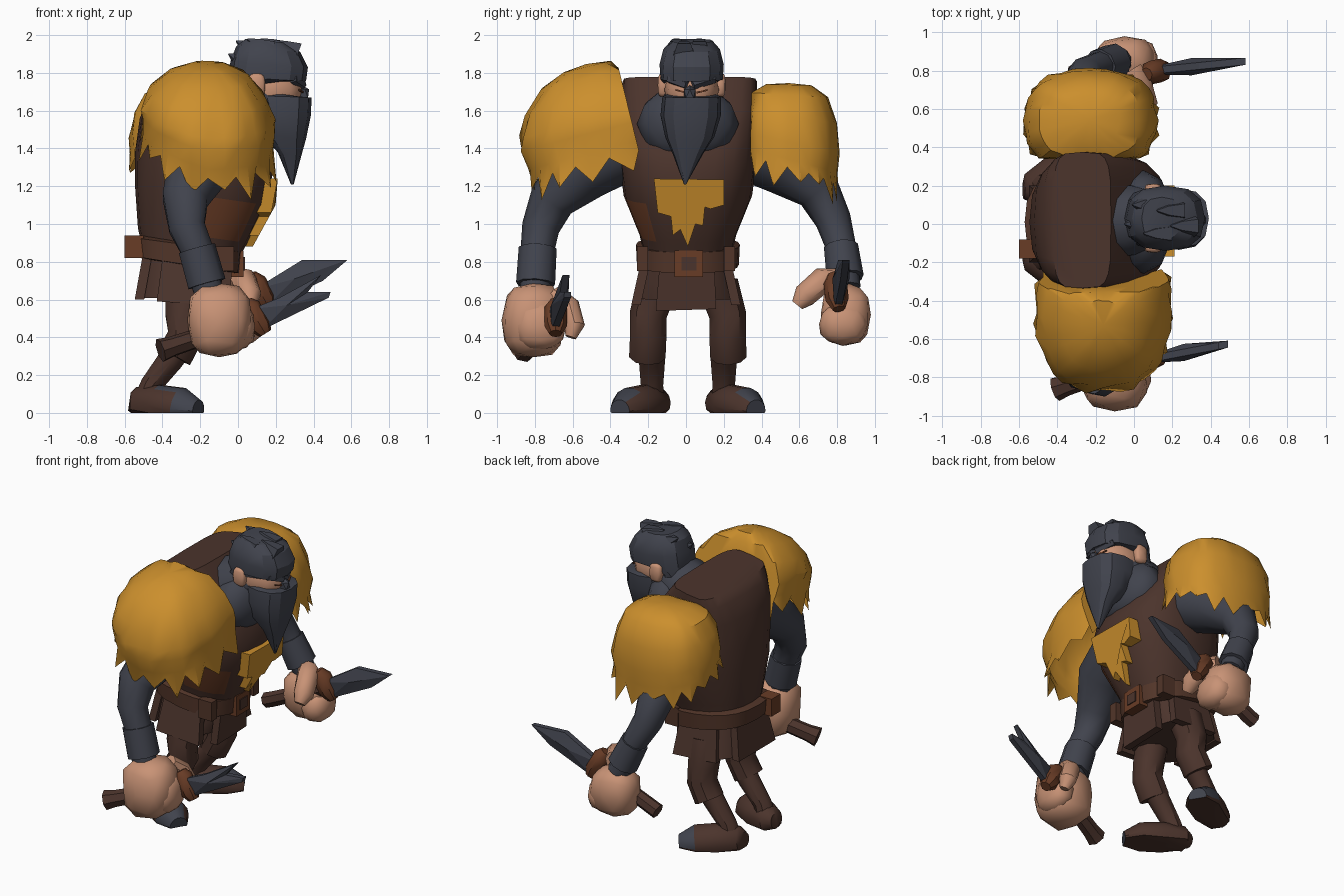
import bpy, bmesh, math, random
from mathutils import Vector

random.seed(4)
if "Cube" in bpy.data.objects:
    bpy.data.objects.remove(bpy.data.objects["Cube"])


def material(name, *rgb):
    m = bpy.data.materials.new(name)
    m.use_nodes = True
    m.diffuse_color = (*rgb, 1)
    bsdf = m.node_tree.nodes["Principled BSDF"]
    bsdf.inputs["Base Color"].default_value = (*rgb, 1)
    bsdf.inputs["Roughness"].default_value = 0.9
    return m


SLATE = material("dark slate", .052, .056, .074)
BROWN = material("dark brown", .071, .034, .025)
BELT = material("belt brown", .085, .036, .022)
LEATHER = material("leather", .14, .045, .019)
FUR = material("golden fur", .6, .275, .026)
SKIN = material("skin", .58, .29, .18)


def mesh(name, verts, faces, mats, rule=None, angle=40):
    me = bpy.data.meshes.new(name)
    me.from_pydata([tuple(v) for v in verts], [], faces)
    bm = bmesh.new()
    bm.from_mesh(me)
    bmesh.ops.remove_doubles(bm, verts=bm.verts, dist=1e-5)
    bmesh.ops.recalc_face_normals(bm, faces=bm.faces)
    bm.to_mesh(me)
    bm.free()
    ob = bpy.data.objects.new(name, me)
    bpy.context.collection.objects.link(ob)
    for m in mats if isinstance(mats, tuple) else (mats,):
        me.materials.append(m)
    if rule:
        for p in me.polygons:
            p.material_index = rule(p.center)
    bpy.ops.object.select_all(action='DESELECT')
    ob.select_set(True)
    bpy.context.view_layer.objects.active = ob
    bpy.ops.object.shade_smooth_by_angle(angle=math.radians(angle))
    return ob


def loft(name, rings, mats, rule=None, caps=True, angle=40):
    n = len(rings[0])
    verts = [v for r in rings for v in r]
    faces = [(i * n + j, i * n + (j + 1) % n, (i + 1) * n + (j + 1) % n, (i + 1) * n + j)
             for i in range(len(rings) - 1) for j in range(n)]
    if caps:
        faces += [tuple(range(n)), tuple(range(len(verts) - n, len(verts)))]
    return mesh(name, verts, faces, mats, rule, angle)


def spow(v, e):
    return math.copysign(abs(v) ** e, v)


def oval(xb, zb, xf, zf, w, yc=0.01, n=20, e=.8):
    """Closed ring from a back point to a front point with half width w."""
    out = []
    for k in range(n):
        a = math.tau * k / n
        c, s = spow(math.cos(a), e), spow(math.sin(a), e)
        out.append(Vector(((xb + xf) / 2 + c * (xf - xb) / 2, yc + w * s,
                           (zb + zf) / 2 + c * (zf - zb) / 2)))
    return out


def tube(name, pts, mats, n=9, floor=None, rule=None):
    """Round limb through (x, y, z, radius) points."""
    P = [Vector(p[:3]) for p in pts]
    d = P[-1] - P[0]
    ref = Vector([1.0 if k == min(range(3), key=lambda i: abs(d[i])) else 0.0 for k in range(3)])
    rings = []
    for i, p in enumerate(P):
        t = (P[min(i + 1, len(P) - 1)] - P[max(i - 1, 0)]).normalized()
        u = t.cross(ref).normalized()
        v = t.cross(u)
        ring = [p + pts[i][3] * (u * math.cos(math.tau * k / n) + v * math.sin(math.tau * k / n))
                for k in range(n)]
        if floor is not None:
            for q in ring:
                q.z = max(q.z, floor)
        rings.append(ring)
    return loft(name, rings, mats, rule)


def blob(name, c, r, mat, rough=0.0, sub=2, e=.85):
    bm = bmesh.new()
    bmesh.ops.create_icosphere(bm, subdivisions=sub, radius=1)
    verts = [[c[k] + r[k] * spow(v.co[k], e) * (1 + random.uniform(-rough, rough)) for k in range(3)]
             for v in bm.verts]
    faces = [[v.index for v in f.verts] for f in bm.faces]
    bm.free()
    return mesh(name, verts, faces, mat)


def slab(name, outline, place, depth, mat):
    """Flat outline (a, b) placed in space and thickened along depth."""
    front = [Vector(place(a, b)) for a, b in outline]
    return loft(name, [front, [p + Vector(depth) for p in front]], mat, angle=25)


def box(name, lo, hi, mat):
    q = [(lo[0], lo[1]), (hi[0], lo[1]), (hi[0], hi[1]), (lo[0], hi[1])]
    return slab(name, q, lambda a, b: (a, b, lo[2]), (0, 0, hi[2] - lo[2]), mat)


# Torso: vest with a lighter patch on the right side, chest and neck
loft("vest", [oval(-.5, .84, -.03, .76, .225), oval(-.53, .98, .05, .9, .255),
              oval(-.545, 1.2, .15, 1.1, .34), oval(-.545, 1.38, .19, 1.3, .365),
              oval(-.52, 1.56, .13, 1.43, .36, e=.65), oval(-.47, 1.68, .02, 1.6, .355, .02, e=.5),
              oval(-.42, 1.73, -.12, 1.78, .355, .02, e=.45)], (BROWN, LEATHER),
     lambda c: int(.92 < c.z < 1.16 and -.2 < c.x < .1 and c.y < -.19))
blob("chest_shirt", (.05, .01, 1.53), (.155, .27, .21), SLATE, e=.95)
tube("neck", [(-.13, .01, 1.54, .2), (.02, .02, 1.62, .19), (.15, .03, 1.7, .14)], SLATE, 10)

# Belt, buckle, pouches and skirt
loft("belt", [oval(-.52, .82, -.01, .74, .24), oval(-.56, .83, .01, .74, .27),
              oval(-.57, .93, .02, .85, .275), oval(-.52, .94, -.01, .86, .24)], BELT)
box("buckle", (-.04, -.06, .72), (.03, .09, .86), LEATHER)
box("buckle_inset", (.02, -.025, .755), (.036, .055, .825), BROWN)
box("back_pouch", (-.6, -.18, .82), (-.5, -.08, .94), LEATHER)
for s in (-1, 1):
    box("belt_loop", (-.12, s * .23 - .03, .75), (-.02, s * .23 + .03, .88), BELT)
loft("skirt", [oval(-.5, .86, -.05, .78, .22), oval(-.52, .72, -.06, .68, .25),
               oval(-.53, .61, -.09, .6, .275)], BROWN)
slab("front_flap", [(-.14, .78), (.15, .78), (.16, .55), (-.16, .54)],
     lambda y, z: (-.03 - (.78 - z) * .08, y, z), (-.05, 0, 0), BROWN)
slab("back_flap", [(-.16, .86), (.16, .86), (.2, .6), (-.2, .6)],
     lambda y, z: (-.5 - (.86 - z) * .18, y, z), (.05, 0, 0), BROWN)
for s in (-1, 1):
    slab("side_flap", [(-.4, .82), (-.12, .8), (-.1, .57), (-.43, .59)],
         lambda x, z: (x, s * (.235 + (.82 - z) * .22), z), (0, -s * .05, 0), BROWN)

# Legs and boots
for s in (-1, 1):
    y = lambda v: s * v + .01
    tube("trouser_leg", [(-.28, y(.16), .68, .11), (-.29, y(.21), .52, .1), (-.28, y(.21), .41, .098),
                         (-.34, y(.215), .3, .098)], BROWN)
    tube("shin", [(-.27, y(.195), .42, .08), (-.36, y(.19), .28, .07), (-.46, y(.19), .15, .06),
                  (-.49, y(.19), .06, .07)], BROWN, floor=.02)
    tube("boot", [(-.575, y(.17), .06, .05), (-.54, y(.17), .055, .085), (-.42, y(.23), .04, .11),
                  (-.3, y(.305), .02, .115), (-.21, y(.36), .01, .06)], (BROWN, SLATE), 14, 0,
         lambda c: int(c.x > (-.38 if s < 0 else -.3) and abs(c.y - .01) > .28 and c.z > .006))

# Arms and cuffs
arms = {
    "right": [(-.18, -.3, 1.42, .18), (-.21, -.54, 1.29, .17), (-.28, -.71, 1.13, .125),
              (-.27, -.77, .98, .1), (-.22, -.785, .87, .09), (-.15, -.8, .62, .08)],
    "left": [(-.2, .3, 1.42, .18), (-.23, .52, 1.31, .16), (-.27, .7, 1.18, .12),
             (-.25, .78, 1.02, .095), (-.18, .82, .88, .08), (-.08, .85, .66, .075)]}
for side, pts in arms.items():
    tube(side + "_sleeve", pts, SLATE, 10)
    tube(side + "_cuff", [(*pts[4][:3], pts[4][3] + .012),
                          (*(Vector(pts[4][:3]).lerp(Vector(pts[5][:3]), .75)), pts[5][3] + .025)], SLATE)

# Fists with fingers and thumb
blob("right_fist", (-.1, -.81, .49), (.175, .165, .205), SKIN, .05, e=.75)
blob("right_fingers", (.0, -.77, .46), (.09, .14, .13), SKIN, .05)
tube("right_thumb", [(-.04, -.7, .62, .06), (.0, -.62, .56, .06), (.05, -.59, .46, .055),
                     (.06, -.61, .4, .03)], SKIN)
blob("left_fist", (-.05, .845, .52), (.16, .13, .165), SKIN, .05, e=.75)
blob("left_fingers", (.04, .83, .47), (.09, .13, .11), SKIN, .05)
tube("left_thumb", [(-.02, .8, .7, .065), (.03, .72, .7, .07), (.06, .63, .62, .065),
                    (.06, .59, .57, .035)], SKIN)


# Knives: handle, guard and thick ridged blade
def blade(name, outline, y0, slope, ridge):
    at = lambda x, z, dy: (x, y0 + slope * (x - .1) + dy, z)
    n = len(outline)
    verts = [at(*p, d) for d in (-.018, .018) for p in outline] + [at(*ridge, -.045), at(*ridge, .045)]
    faces = [(t * n + k, t * n + (k + 1) % n, 2 * n + t) for k in range(n) for t in (0, 1)]
    faces += [(k, (k + 1) % n, n + (k + 1) % n, n + k) for k in range(n)]
    mesh(name, verts, faces, SLATE, angle=15)


blade("left_blade", [(.08, .65), (.34, .81), (.58, .81), (.45, .7), (.14, .55)], .8, .1, (.3, .71))
blade("right_blade", [(.07, .55), (.22, .61), (.44, .73), (.37, .64), (.49, .64), (.48, .61), (.13, .44)],
      -.7, .19, (.26, .57))
tube("left_handle", [(-.33, .78, .42, .05), (-.28, .78, .44, .05), (.14, .8, .63, .045)], BROWN, 7)
tube("right_handle", [(-.41, -.86, .33, .065), (-.35, -.84, .35, .055), (.1, -.69, .5, .045)], BROWN, 7)
tube("left_guard", [(.065, .78, .73, .035), (.09, .79, .69, .062), (.14, .8, .6, .062),
                    (.165, .81, .55, .035)], LEATHER, 8)
tube("right_guard", [(.04, -.69, .59, .035), (.06, -.69, .56, .06), (.12, -.69, .46, .06),
                     (.145, -.69, .42, .035)], LEATHER, 8)


# Fur shoulder pads with a ragged hem
def fur_pad(name, cx, y0, z0, depth, width, height, side, tilt, drop, peak, rise, flare, profile):
    n, rings = 32, []
    levels = profile + [(1, .3), (.98, .1), (.95, 0)]
    hem = len(levels) - 1
    for i, (f, h) in enumerate(levels):
        ring = []
        for k in range(n):
            a = math.tau * k / n
            g, z = f, h * height
            if 0 < i < hem - 1:
                g *= 1 + random.uniform(-.04, .04)
            if i == hem and k % 2:
                g, z = random.uniform(.98, flare), -random.uniform(.02, .13)
            c, s = spow(math.cos(a), .85), spow(math.sin(a), .85)
            out = max(0, width * (peak + (1 - peak) * g * s))
            z += (1 - h) * (rise * max(0, -c) - drop * out)
            ring.append(Vector((cx + depth * g * c,
                                y0 + side * (out * math.cos(tilt) + z * math.sin(tilt)),
                                z0 + z * math.cos(tilt) - out * math.sin(tilt))))
        rings.append(ring)
    loft(name, rings, FUR, caps=False, angle=35)


fur_pad("right_shoulder_fur", -.16, -.25, 1.39, .355, .6, .51, -1, .24, .02, .27, .13, 1.12,
        [(0, 1), (.3, .97), (.6, .86), (.86, .64), (.98, .42)])
fur_pad("left_shoulder_fur", -.23, .34, 1.36, .35, .47, .39, 1, .02, .28, .42, .03, 1.06,
        [(0, 1), (.44, .98), (.76, .86), (.93, .6)])

# Fur scrap hanging on the chest
slab("chest_fur", [(-.17, 1.24), (.2, 1.235), (.2, 1.1), (.13, 1.08), (.1, 1.09), (.09, .99), (.05, 1.0),
                   (.01, .88), (-.03, .97), (-.07, .94), (-.08, 1.04), (-.15, 1.06)],
     lambda y, z: (.21 - max(0, 1.12 - z) * .55, y, z), (-.09, 0, 0), FUR)

# Head: face, ears, hair and beard
blob("face", (.16, .03, 1.71), (.185, .145, .15), SKIN)
blob("nose", (.34, .02, 1.69), (.04, .035, .045), SLATE, sub=1)
hy = .03
loft("hair", [oval(-.04, 1.6, .1, 1.68, .13, hy, 12), oval(-.04, 1.7, .12, 1.76, .145, hy, 12),
              oval(-.05, 1.78, .36, 1.755, .165, hy, 12), oval(-.04, 1.86, .37, 1.83, .17, hy, 12),
              oval(-.01, 1.94, .33, 1.91, .15, hy, 12), oval(.04, 1.98, .25, 1.96, .11, hy, 12)],
     SLATE, angle=30)
for x, y, z in ((.04, .1, 1.91), (.1, -.05, 1.92), (.17, .07, 1.92), (.24, -.01, 1.91), (.0, .0, 1.84)):
    tube("hair_tuft", [(x + .08, y, z, .06), (x, y, z + .03, .04), (x - .05, y, z + .06, .004)], SLATE, 5)
for s in (-1, 1):
    blob("ear", (.1, hy + s * .15, 1.735), (.045, .03, .065), SKIN, e=.6)
    tube("eyebrow", [(.34, hy - .01 + s * .015, 1.735, .025), (.29, hy + s * .12, 1.77, .025)], SLATE, 5)
    slab("eye", [(.025, 1.69), (.085, 1.705), (.085, 1.714), (.025, 1.7)],
         lambda y, z: (.362 - y * .4, hy + s * y, z), (-.008, 0, 0), LEATHER)
loft("beard", [oval(.14, 1.7, .36, 1.67, .13, hy, 12), oval(.08, 1.68, .39, 1.67, .155, hy, 12),
               oval(.08, 1.58, .385, 1.57, .16, .025, 12), oval(.13, 1.47, .36, 1.45, .13, .02, 12),
               oval(.21, 1.38, .335, 1.36, .08, .01, 12), oval(.28, 1.21, .295, 1.21, .006, -.005, 12)],
     SLATE, angle=30)
